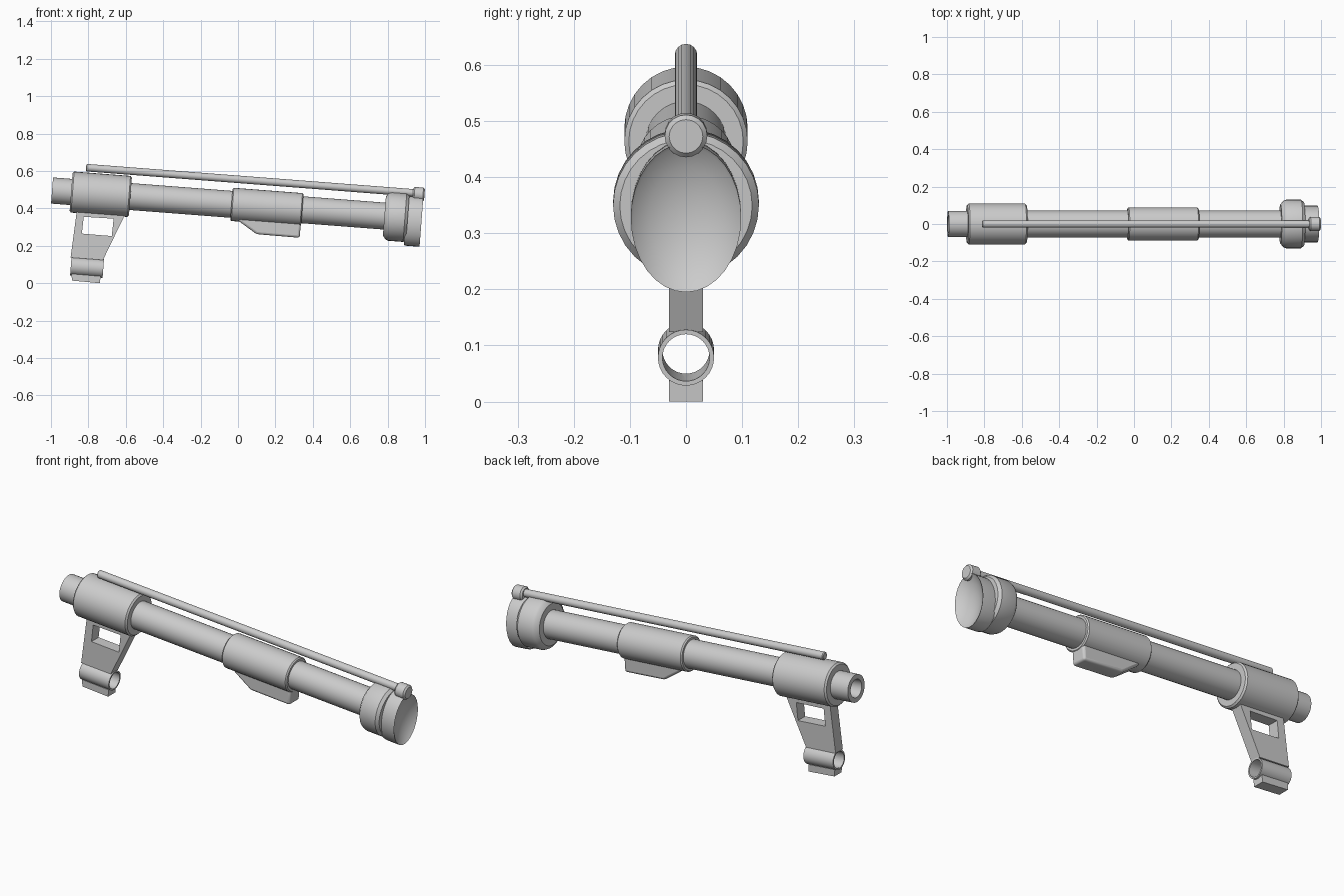
import bpy, bmesh, math
from mathutils import Matrix, Vector

cube = bpy.data.objects.get("Cube")
if cube:
    bpy.data.objects.remove(cube, do_unlink=True)

metal = bpy.data.materials.new("grey_metal")
metal.use_nodes = True
GREY = (0.6, 0.6, 0.6, 1)
metal.diffuse_color = GREY
metal.node_tree.nodes["Principled BSDF"].inputs["Base Color"].default_value = GREY

# The barrel assembly leans nose-down about the y axis
TILT = Matrix.Translation((0, 0, 0.419)) @ Matrix.Rotation(math.atan(0.077), 4, 'Y')


def finish(name, bm, angle=35):
    bmesh.ops.remove_doubles(bm, verts=bm.verts, dist=1e-5)
    bmesh.ops.recalc_face_normals(bm, faces=bm.faces)
    mesh = bpy.data.meshes.new(name)
    bm.to_mesh(mesh)
    bm.free()
    mesh.materials.append(metal)
    obj = bpy.data.objects.new(name, mesh)
    bpy.context.collection.objects.link(obj)
    bpy.ops.object.select_all(action='DESELECT')
    obj.select_set(True)
    bpy.context.view_layer.objects.active = obj
    bpy.ops.object.shade_smooth_by_angle(angle=math.radians(angle))
    return obj


def lathe(name, profile, up=0.0, wide=1.0, sides=32):
    """Turn (along, radius) points around the tilted long axis."""
    bm = bmesh.new()
    rings = []
    for s, r in profile:
        ring = []
        for i in range(sides):
            a = 2 * math.pi * i / sides
            p = Vector((s, wide * r * math.cos(a), up + r * math.sin(a)))
            ring.append(bm.verts.new(TILT @ p))
        rings.append(ring)
    for a, b in zip(rings, rings[1:]):
        for i in range(sides):
            j = (i + 1) % sides
            bm.faces.new((a[i], a[j], b[j], b[i]))
    return finish(name, bm)


def rod(start, end, r, chamfer=0.0):
    """Solid turned profile with optional chamfered ends."""
    c = chamfer
    pts = [(start, 0), (start, r - c), (start + c, r),
           (end - c, r), (end, r - c), (end, 0)]
    return pts if c else [pts[0], pts[1], pts[4], pts[5]]


def pipe(start, end, outer, inner):
    """Open-ended pipe profile."""
    return [(start, inner), (start, outer), (end, outer), (end, inner), (start, inner)]


def plate(name, outline, half, hole=None):
    """Extrude an xz outline across y, with an optional matching hole."""
    bm = bmesh.new()
    n = len(outline)

    def loop(points, y):
        return [bm.verts.new((x, y, z)) for x, z in points]

    def bridge(a, b):
        for i in range(n):
            j = (i + 1) % n
            bm.faces.new((a[i], a[j], b[j], b[i]))

    front, back = loop(outline, -half), loop(outline, half)
    bridge(front, back)
    if hole:
        hole_front, hole_back = loop(hole, -half), loop(hole, half)
        bridge(hole_front, hole_back)
        bridge(front, hole_front)
        bridge(back, hole_back)
    else:
        bm.faces.new(front)
        bm.faces.new(back)
    return finish(name, bm)


# Barrel and sleeves
lathe("main_tube", rod(-0.89, 0.82, 0.072))
lathe("rear_sleeve", rod(-0.895, -0.577, 0.11, 0.008))
lathe("middle_sleeve", rod(-0.035, 0.345, 0.089, 0.006))

# Hollow tail pipe with a floor inside
lathe("tail_pipe", [(-0.88, 0.07), (-0.997, 0.07), (-0.997, 0.046),
                    (-0.93, 0.042), (-0.93, 0)])

# Front collar and oval concave end
lathe("front_collar", [(0.785, 0), (0.785, 0.105), (0.8, 0.124), (0.815, 0.13),
                       (0.895, 0.13), (0.91, 0.118), (0.91, 0)])
lathe("front_cup", [(0.9, 0), (0.9, 0.13), (0.915, 0.133), (0.985, 0.133),
                    (0.98, 0.127), (0.962, 0.09), (0.95, 0.045), (0.947, 0)],
      up=-0.016, wide=0.74)

# Long top rod and its end knob
lathe("top_rod", rod(-0.825, 0.95, 0.02, 0.004), up=0.136, sides=16)
lathe("end_knob", rod(0.928, 0.99, 0.038, 0.008), up=0.13, sides=20)

# Rear grip frame with window, cross pipe and foot
plate("grip_frame",
      [(-0.86, 0.40), (-0.60, 0.375), (-0.722, 0.124), (-0.895, 0.137)], 0.03,
      hole=[(-0.825, 0.355), (-0.665, 0.345), (-0.675, 0.252), (-0.835, 0.265)])
lathe("grip_pipe", pipe(-0.866, -0.692, 0.05, 0.042), up=-0.395)
plate("grip_foot", [(-0.89, 0.05), (-0.735, 0.037), (-0.738, 0.0), (-0.888, 0.014)], 0.03)

# Wedge-shaped hand rest under the middle sleeve
rest = plate("hand_rest",
             [(0.0, 0.37), (0.0, 0.335), (0.10, 0.262), (0.33, 0.243), (0.338, 0.35)], 0.042)
bevel = rest.modifiers.new("soft_edges", 'BEVEL')
bevel.width = 0.012
bevel.segments = 3
